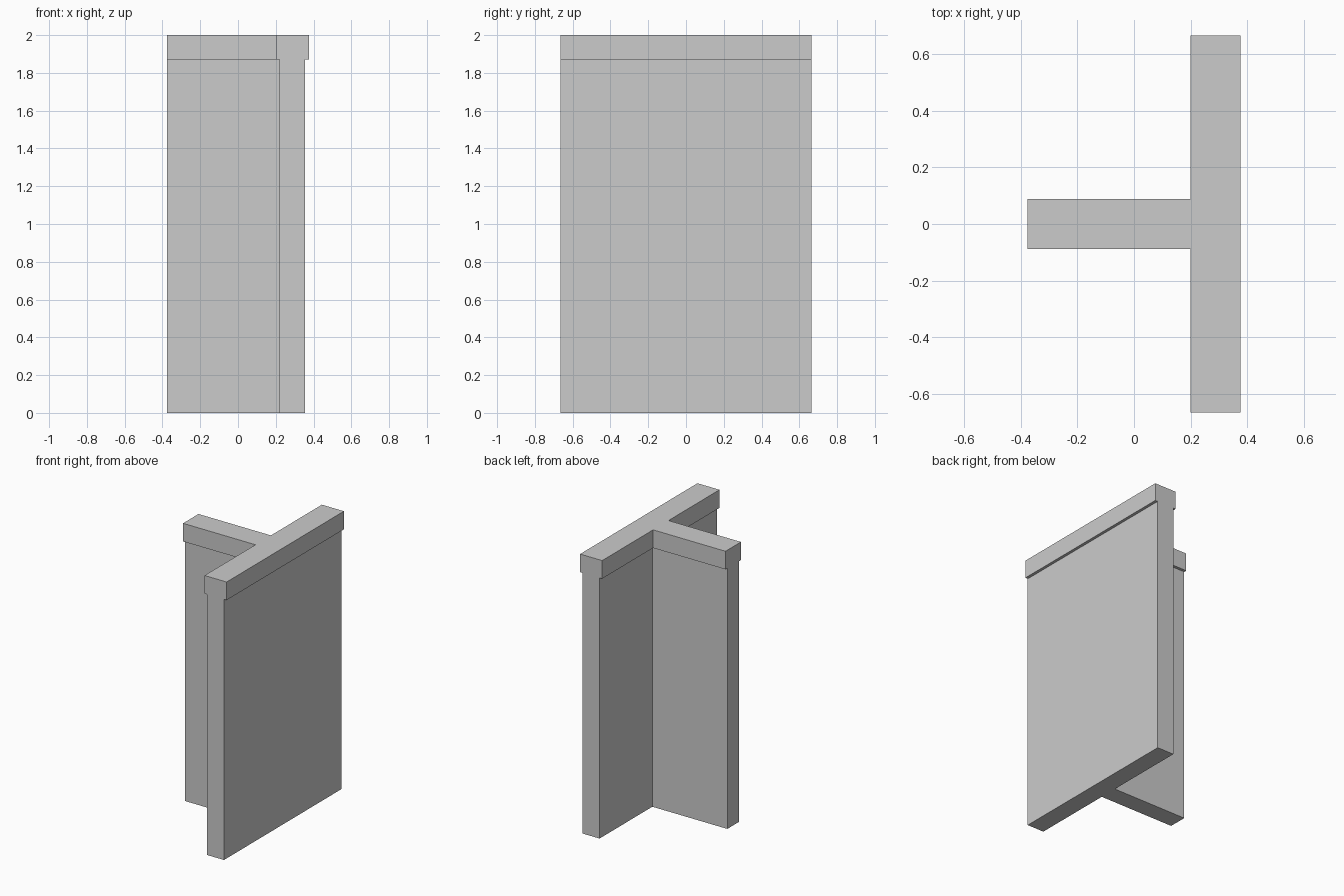
import bpy, bmesh

if "Cube" in bpy.data.objects:
    bpy.data.objects.remove(bpy.data.objects["Cube"])

# Shared outline extents
BACK_X, HALF_Y = -0.375, 0.665
MID_X = 0.2875  # centre line of the long wall


def t_prism(name, half_thick, z0, z1):
    """T-shaped plan with the given half thickness, extruded upward."""
    t, xi, xo = half_thick, MID_X - half_thick, MID_X + half_thick
    plan = [(xo, -HALF_Y), (xo, HALF_Y), (xi, HALF_Y), (xi, t),
            (BACK_X, t), (BACK_X, -t), (xi, -t), (xi, -HALF_Y)]
    bm = bmesh.new()
    base = bm.faces.new([bm.verts.new((x, y, z0)) for x, y in plan])
    top = bmesh.ops.extrude_face_region(bm, geom=[base], use_keep_orig=True)
    verts = [g for g in top["geom"] if isinstance(g, bmesh.types.BMVert)]
    bmesh.ops.translate(bm, verts=verts, vec=(0, 0, z1 - z0))
    bmesh.ops.recalc_face_normals(bm, faces=bm.faces)
    mesh = bpy.data.meshes.new(name)
    bm.to_mesh(mesh)
    bm.free()
    obj = bpy.data.objects.new(name, mesh)
    bpy.context.collection.objects.link(obj)
    return obj


# Thin T-junction wall
t_prism("wall", 0.067, 0.0, 1.87)
# Wider coping on top, flush at the three ends
t_prism("wall_cap", 0.0875, 1.87, 2.0)
